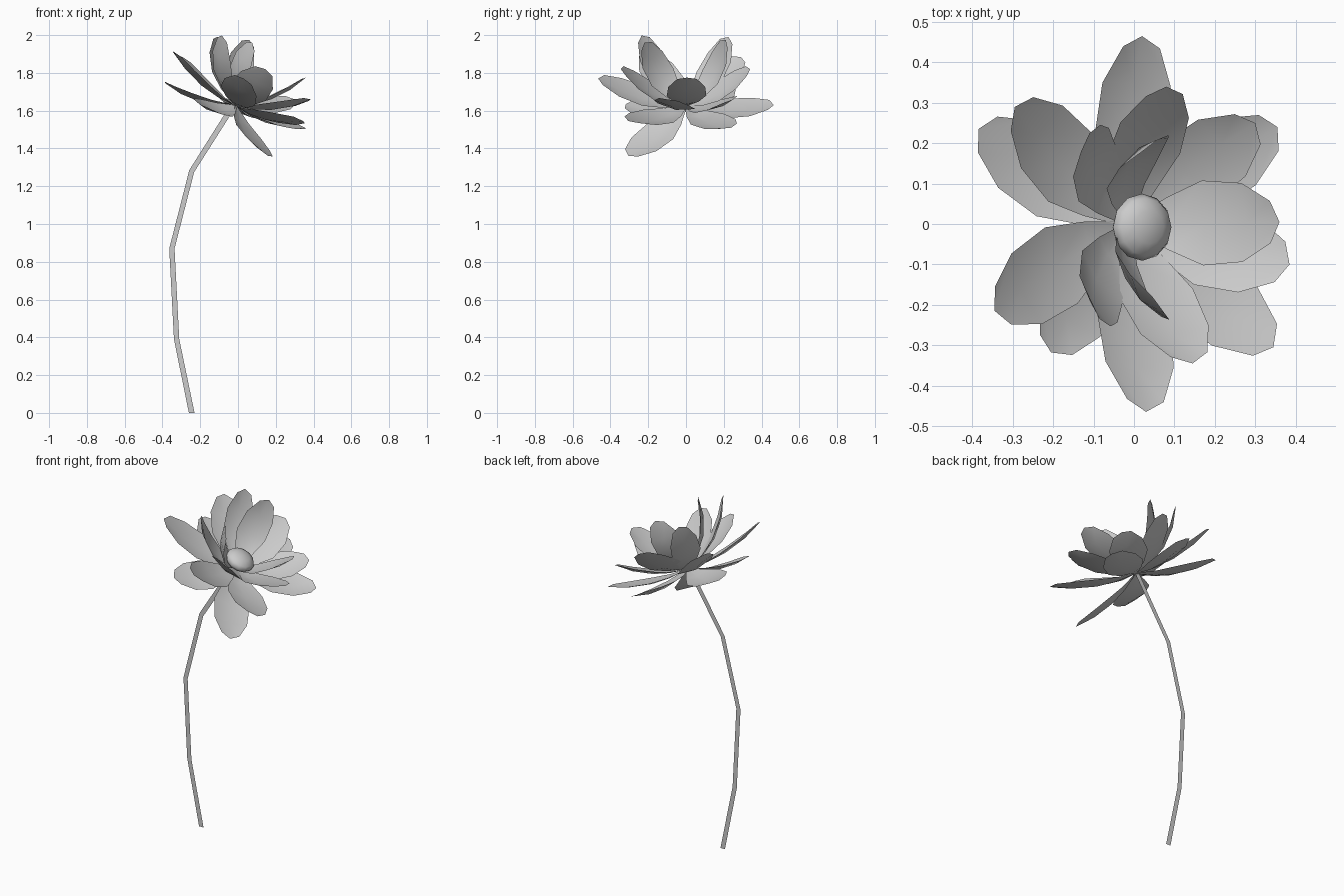
import bpy, bmesh, math
from mathutils import Vector, Matrix

if "Cube" in bpy.data.objects:
    bpy.data.objects.remove(bpy.data.objects["Cube"])

AXIS = Vector((0.5, 0, 0.87)).normalized()   # tilted flower axis
BASE = Vector((-0.012, 0, 1.625))


def make_object(name, bm):
    mesh = bpy.data.meshes.new(name)
    bm.to_mesh(mesh)
    bm.free()
    obj = bpy.data.objects.new(name, mesh)
    bpy.context.collection.objects.link(obj)
    return obj


def petal(name, tip, roll=0.0, width=0.105, belly=0.04):
    """Cupped low-poly petal, three vertices across, from BASE to tip."""
    d = Vector(tip) - BASE
    length = d.length
    d.normalize()
    w = Matrix.Rotation(math.radians(roll), 3, d) @ AXIS.cross(d).normalized()
    n = d.cross(w)
    # (edge position, midrib position, relative half width)
    stations = [(0.0, 0.0, 0.08), (0.24, 0.24, 0.62), (0.47, 0.47, 1.0),
                (0.74, 0.75, 0.93), (0.94, 1.0, 0.5)]
    bm = bmesh.new()
    rows = []
    for te, tm, k in stations:
        row = []
        for side in (-1, 0, 1):
            t = tm if side == 0 else te
            sag = -belly * 4 * t * (1 - t)
            lift = 0.02 * k if side else 0.0
            row.append(bm.verts.new(BASE + d * length * t + w * side * width * k
                                    + n * (sag + lift)))
        rows.append(row)
    for a, b in zip(rows, rows[1:]):
        for i in range(2):
            bm.faces.new((a[i], b[i], b[i + 1], a[i + 1]))
    bm.normal_update()
    if sum((f.normal.dot(n) for f in bm.faces)) < 0:
        bmesh.ops.reverse_faces(bm, faces=bm.faces[:])
    for f in bm.faces:
        f.smooth = True
    return make_object(name, bm)


# Petal tips in three tiers, plus roll where a petal is twisted
tiers = {
    "inner_petal": [(0.36, 0.005, 1.775), (0.08, 0.34, 1.82), (0.06, 0.21, 1.975),
                    (-0.11, 0.225, 1.99), (-0.085, -0.235, 1.998),
                    (0.075, -0.22, 1.96, -25), (0.145, -0.345, 1.82)],
    "middle_petal": [(0.385, -0.10, 1.66), (0.30, 0.25, 1.66), (-0.295, 0.29, 1.885),
                     (-0.345, -0.215, 1.915), (0.03, -0.465, 1.77)],
    "outer_petal": [(0.355, 0.24, 1.51), (0.02, 0.465, 1.63), (-0.385, 0.235, 1.745),
                    (-0.205, -0.318, 1.635), (0.16, -0.305, 1.36), (0.345, -0.305, 1.545)],
}
for tier, tips in tiers.items():
    for i, p in enumerate(tips):
        steep = tier == "inner_petal" and p[2] > 1.9
        petal(f"{tier}_{i + 1}", p[:3], p[3] if len(p) > 3 else 0,
              0.085 if steep else 0.105, 0.06 if steep else 0.038)

# Flattened round flower centre, square to the axis
bm = bmesh.new()
bmesh.ops.create_uvsphere(bm, u_segments=12, v_segments=6, radius=0.083)
tilt = AXIS.to_track_quat('Z', 'Y').to_matrix().to_4x4()
bm.transform(Matrix.Translation((0.02, -0.008, 1.685)) @ tilt
             @ Matrix.Diagonal((1, 1, 0.5, 1)))
for f in bm.faces:
    f.smooth = True
make_object("flower_centre", bm)

# Stem: a flat bent ribbon in the front plane
path = [(-0.245, 0), (-0.325, 0.39), (-0.35, 0.87), (-0.245, 1.28), (-0.02, 1.635)]
offsets = [(0.015, 0), (0.014, 0), (0.014, 0), (0.013, -0.005), (0.012, -0.008)]
bm = bmesh.new()
rows = [[bm.verts.new((x + s * ox, 0, z + s * oz)) for s in (-1, 1)]
        for (x, z), (ox, oz) in zip(path, offsets)]
for a, b in zip(rows, rows[1:]):
    bm.faces.new((a[0], a[1], b[1], b[0]))
make_object("stem", bm)
